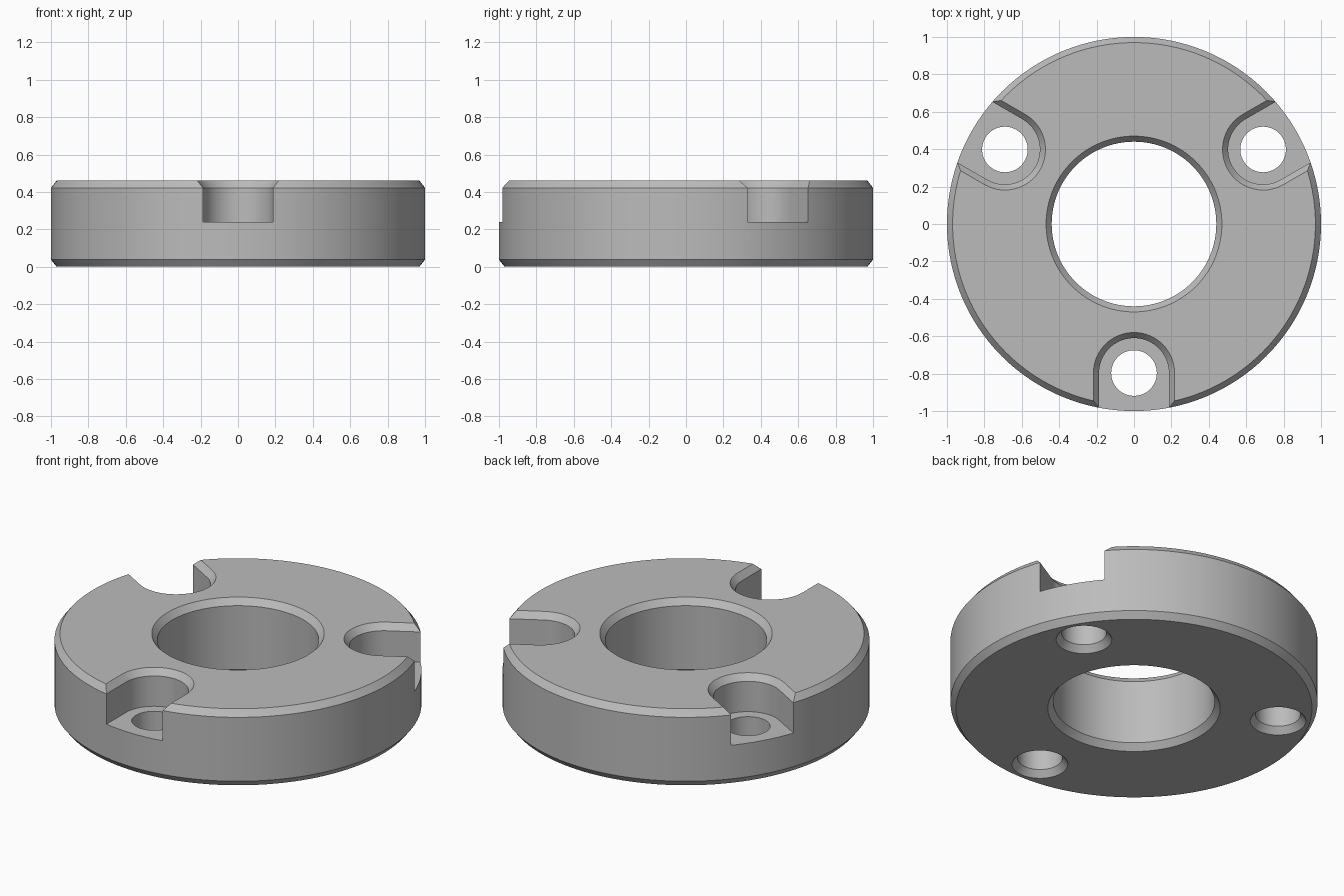
import bpy, bmesh, math
from mathutils import Matrix

if "Cube" in bpy.data.objects:
    bpy.data.objects.remove(bpy.data.objects["Cube"])

H, CX, CZ = 0.46, 0.03, 0.038      # height, chamfer width, chamfer height
FLOOR = 0.24                       # pocket floor height
HOLE_Y, HOLE_R, SLOT_R = -0.797, 0.122, 0.187
ANGLES = [0, 120, 240]

grey = bpy.data.materials.new("steel grey")
grey.diffuse_color = (0.5, 0.5, 0.5, 1)
grey.use_nodes = True
grey.node_tree.nodes["Principled BSDF"].inputs["Base Color"].default_value = grey.diffuse_color


def make_object(name, bm):
    bmesh.ops.recalc_face_normals(bm, faces=bm.faces[:])
    mesh = bpy.data.meshes.new(name)
    bm.to_mesh(mesh)
    bm.free()
    mesh.materials.append(grey)
    ob = bpy.data.objects.new(name, mesh)
    bpy.context.collection.objects.link(ob)
    return ob


def circle(r, n, cy=0):
    return [(r * math.cos(2 * math.pi * i / n), cy + r * math.sin(2 * math.pi * i / n))
            for i in range(n)]


def slot_outline(r):
    # round inner end, straight sides running out past the rim
    arc = [(r * math.cos(math.pi * i / 32), HOLE_Y + r * math.sin(math.pi * i / 32))
           for i in range(33)]
    return arc + [(-r, -1.2), (r, -1.2)]


def loft(bm, sections, closed_ring=False):
    # joins equal outlines, each given as (points, z)
    rings = [[bm.verts.new((x, y, z)) for x, y in pts] for pts, z in sections]
    n = len(rings[0])
    pairs = list(zip(rings, rings[1:]))
    if closed_ring:
        pairs.append((rings[-1], rings[0]))
    else:
        bm.faces.new(rings[0])
        bm.faces.new(rings[-1])
    for a, b in pairs:
        for i in range(n):
            j = (i + 1) % n
            bm.faces.new((a[i], a[j], b[j], b[i]))


# Ring body with chamfered rim and bore
bm = bmesh.new()
profile = [(1 - CX, 0), (1, CZ), (1, H - CZ), (1 - CX, H),
           (0.44 + CX, H), (0.44, H - CZ), (0.44, CZ), (0.44 + CX, 0)]
loft(bm, [(circle(r, 128), z) for r, z in profile], closed_ring=True)
body = make_object("flange_ring", bm)

# Cutters: flared open pockets and bolt holes chamfered underneath
cutters = []
for a in ANGLES:
    turn = Matrix.Rotation(math.radians(a), 4, 'Z')
    slot = bmesh.new()
    loft(slot, [(slot_outline(SLOT_R), FLOOR), (slot_outline(SLOT_R), H - CZ),
                (slot_outline(SLOT_R + 2 * CX), H + CZ)])
    hole = bmesh.new()
    loft(hole, [(circle(r, 48, HOLE_Y), z) for r, z in
                ((HOLE_R + 2 * CX, -CZ), (HOLE_R, CZ), (HOLE_R, 0.35))])
    for name, cut in (("pocket_cutter", slot), ("bolt_hole_cutter", hole)):
        cut.transform(turn)
        cutters.append(make_object(name, cut))

for c in cutters:
    mod = body.modifiers.new(c.name, 'BOOLEAN')
    mod.operation, mod.solver, mod.object = 'DIFFERENCE', 'EXACT', c

# Apply the cuts, then drop the cutters
bpy.context.view_layer.objects.active = body
body.select_set(True)
for mod in list(body.modifiers):
    bpy.ops.object.modifier_apply(modifier=mod.name)
for c in cutters:
    bpy.data.objects.remove(c)
bpy.ops.object.shade_smooth_by_angle(angle=math.radians(25))
